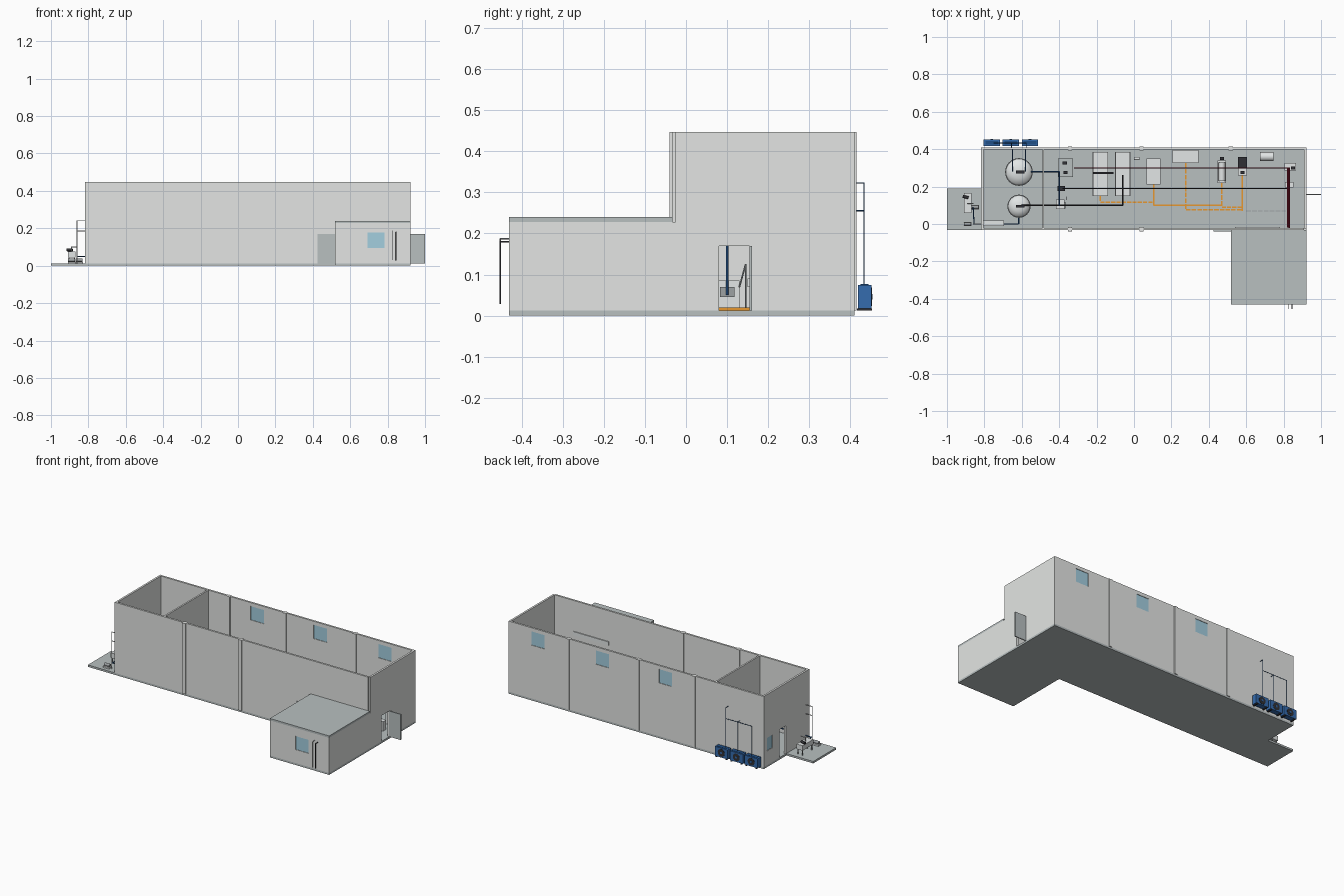
import bpy, bmesh, math
from mathutils import Vector

if "Cube" in bpy.data.objects:
    bpy.data.objects.remove(bpy.data.objects["Cube"])


def mat(name, r, g, b):
    m = bpy.data.materials.new(name)
    m.diffuse_color = (r, g, b, 1)
    m.use_nodes = True
    m.node_tree.nodes["Principled BSDF"].inputs["Base Color"].default_value = m.diffuse_color
    return m


WALL = mat("pale concrete", .77, .785, .77)
SLAB = mat("slab grey", .48, .525, .53)
GLASS = mat("window blue", .37, .62, .74)
LIGHT = mat("equipment white", .76, .79, .79)
STEEL = mat("steel grey", .34, .36, .37)
DARK = mat("charcoal", .03, .03, .035)
BLUE = mat("unit blue", .035, .15, .43)
NAVY = mat("pipe navy", .015, .08, .24)
RED = mat("pipe red", .25, .01, .03)
ORANGE = mat("pipe orange", .85, .33, .03)


def finish(name, bm, m, smooth=False):
    bmesh.ops.recalc_face_normals(bm, faces=bm.faces)
    me = bpy.data.meshes.new(name)
    bm.to_mesh(me)
    bm.free()
    ob = bpy.data.objects.new(name, me)
    bpy.context.collection.objects.link(ob)
    me.materials.append(m)
    if smooth:
        bpy.context.view_layer.objects.active = ob
        ob.select_set(True)
        bpy.ops.object.shade_smooth_by_angle(angle=.6)
        ob.select_set(False)
    return ob


def boxes(name, m, *dims):
    bm = bmesh.new()
    for x0, x1, y0, y1, z0, z1 in dims:
        for v in bmesh.ops.create_cube(bm, size=1)["verts"]:
            v.co = ((x0 + x1) / 2 + v.co.x * (x1 - x0), (y0 + y1) / 2 + v.co.y * (y1 - y0),
                    (z0 + z1) / 2 + v.co.z * (z1 - z0))
    return finish(name, bm, m)


def prism(name, m, pts, offset):
    bm = bmesh.new()
    f = bm.faces.new([bm.verts.new(p) for p in pts])
    new = bmesh.ops.extrude_face_region(bm, geom=[f])["geom"]
    bmesh.ops.translate(bm, vec=offset, verts=[v for v in new if isinstance(v, bmesh.types.BMVert)])
    return finish(name, bm, m)


def cut(ob, *dims):
    c = boxes(ob.name + "_cutter", DARK, *dims)
    c.hide_render = True
    c.hide_viewport = True
    mod = ob.modifiers.new("openings", "BOOLEAN")
    mod.operation = "DIFFERENCE"
    mod.solver = "EXACT"
    mod.object = c


def pipe(name, m, pts, r=.003, sides=14):
    """Round pipe run along straight segments."""
    bm = bmesh.new()
    for a, b in zip(pts, pts[1:]):
        a, b = Vector(a), Vector(b)
        d = b - a
        mt = d.to_track_quat("Z", "Y").to_matrix().to_4x4()
        mt.translation = (a + b) / 2
        bmesh.ops.create_cone(bm, cap_ends=True, segments=sides, radius1=r, radius2=r,
                              depth=d.length + (r if len(pts) > 2 else 0), matrix=mt)
    return finish(name, bm, m, True)


def duct(name, m, pts, w, z, dash=0):
    """Flat strip along axis-aligned floor points, optionally dashed."""
    out = []
    for (ax, ay), (bx, by) in zip(pts, pts[1:]):
        n = max(1, round((abs(bx - ax) + abs(by - ay)) / dash)) if dash else 1
        for i in range(n):
            t0, t1 = i / n, (i + (.8 if dash else 1)) / n
            xs = sorted((ax + (bx - ax) * t0, ax + (bx - ax) * t1))
            ys = sorted((ay + (by - ay) * t0, ay + (by - ay) * t1))
            gx, gy = (w, 0) if ax == bx else (0, w)
            out.append((xs[0] - gx, xs[1] + gx, ys[0] - gy, ys[1] + gy, z, z + .008))
    return boxes(name, m, *out)


def lathe(name, m, x, y, profile, n=32):
    bm = bmesh.new()
    vs = [bm.verts.new((x + r, y, z)) for r, z in profile]
    es = [bm.edges.new(e) for e in zip(vs, vs[1:])]
    bmesh.ops.spin(bm, geom=vs + es, cent=(x, y, 0), axis=(0, 0, 1), angle=2 * math.pi, steps=n)
    bmesh.ops.remove_doubles(bm, verts=bm.verts, dist=1e-5)
    finish(name, bm, m, True)


# Building outline
L, R, F, B, AF, AL = -.817, .922, -.033, .41, -.43, .518
T, H, AH, FL = .012, .447, .24, .012
FI = -.025

# Floor slab and outside pad
prism("floor_slab", SLAB, [(L, F, 0), (AL, F, 0), (AL, AF, 0), (R, AF, 0), (R, B, 0), (L, B, 0)], (0, 0, FL))
boxes("outside_pad", SLAB, (-1, L, F, .19, 0, FL))

# Walls with openings
back = boxes("back_wall", WALL, (L, R, B - T, B, FL, H))
WIN = [(-.193, -.103), (.237, .327), (.677, .767)]
cut(back, *[(a, b, B - .05, B + .05, .34, .425) for a, b in WIN])
boxes("back_window_glass", GLASS, *[(a, b, B - .009, B - .003, .34, .425) for a, b in WIN])

boxes("front_wall", WALL, (L, R - T, F, F + T, FL, H))
boxes("front_sliding_door", SLAB, (.425, AL, F - .006, F, FL, .17))

left = boxes("left_wall", WALL, (L, L + T, F + T, B - T, FL, H))
cut(left, (L - .05, L + .05, .325, .38, .1, .18), (L - .05, L + .05, .195, .255, FL, .185))
boxes("left_window_glass", GLASS, (L + .003, L + .009, .325, .38, .1, .18))

right = prism("right_wall", WALL, [(R, AF, FL), (R, B - T, FL), (R, B - T, H), (R, FI, H), (R, FI, AH - T),
                                   (R, AF, AH - T)], (-T, 0, 0))
cut(right, (R - .05, R + .05, .08, .155, FL, .17))
boxes("right_open_door", SLAB, (R, 1, .155, .161, FL, .17))

boxes("partition_wall", WALL, (-.49, -.48, F + T, B - T, FL, H))

# Annex
af = boxes("annex_front_wall", WALL, (AL, R - T, AF, AF + T, FL, AH - T))
cut(af, (.693, .783, AF - .05, AF + .05, .095, .178))
boxes("annex_window_glass", GLASS, (.693, .783, AF + .003, AF + .009, .095, .178))
boxes("annex_left_wall", WALL, (AL, AL + T, AF + T, F, FL, AH - T))
boxes("annex_roof", SLAB, (AL, R, AF, F, AH - T, AH))
for x, z, r, m in ((.825, .187, .0015, STEEL), (.845, .18, .0022, DARK)):
    pipe("annex_vent_pipe", m, [(x, AF, z), (x, -.452, z), (x, -.452, .03)], r)

# Pilasters along both long walls
for x in (-.342, .04):
    boxes("front_pilaster", WALL, (x - .011, x + .011, F - .007, F + T + .006, FL, H))
for x in (-.342, .04, .517):
    boxes("back_pilaster", WALL, (x - .011, x + .011, B - T - .006, B + .005, FL, H))

# Outdoor cooling units with fan plates, and their pipes
for x in (-.76, -.659, -.556):
    boxes("cooling_unit", BLUE, (x - .044, x + .044, .418, .451, .017, .075))
    boxes("cooling_unit_feet", DARK, (x - .038, x - .03, .416, .453, FL, .018),
          (x + .03, x + .038, .416, .453, FL, .018))
    boxes("cooling_unit_top_grille", NAVY, (x - .034, x + .034, .424, .444, .075, .0765))
    pipe("cooling_unit_fan", DARK, [(x, .45, .046), (x, .4525, .046)], .023, 24)
    pipe("cooling_unit_hub", BLUE, [(x, .452, .046), (x, .454, .046)], .007, 16)
pipe("cooling_tall_pipe", NAVY, [(-.575, .433, .075), (-.575, .433, .323), (-.575, B, .323)], .0015)
pipe("cooling_header_pipe", NAVY, [(-.75, .433, .075), (-.75, .433, .255), (-.575, .433, .255)], .0015)
pipe("cooling_mid_pipe", NAVY, [(-.655, .433, .075), (-.655, .433, .255), (-.655, B, .255)], .0015)

# Pad equipment: vessel, pumps and pipework
boxes("pad_vessel", LIGHT, (-.91, -.868, .06, .165, .045, .075))
boxes("pad_vessel_legs", STEEL, *[(x, x + .005, y, y + .005, FL, .046)
                                  for x in (-.907, -.876) for y in (.065, .155)])
for x, y in ((-.89, 0), (-.85, .09)):
    pipe("pad_pump_motor", STEEL, [(x - .018, y, .03), (x + .018, y, .03)], .009)
    boxes("pad_pump_base", LIGHT, (x - .02, x + .02, y - .012, y + .012, FL, .021))
pipe("pad_vessel_mixer", DARK, [(-.915, .148, .085), (-.885, .14, .085)], .008)
pipe("pad_vessel_inlet", LIGHT, [(-.89, .11, .075), (-.89, .11, .1), (-.86, .11, .1)], .003)
pipe("pad_upright_pipe", LIGHT, [(-.86, 0, FL), (-.86, 0, .24), (L, 0, .24)], .0022)
pipe("pad_cross_pipe", LIGHT, [(-.86, 0, .185), (L, 0, .185)], .0022)
pipe("pad_feed_pipe", NAVY, [(-.86, .09, .05), (-.855, 0, .05), (-.62, 0, .05)], .003)

# Round tanks with domed lids
for y, r, h in ((.278, .07, .17), (.095, .058, .15)):
    x = -.615
    lathe("tank", LIGHT, x, y, [(0, FL + .02), (r, FL + .02), (r, h), (r * .85, h + .012), (r * .5, h + .022),
                                (0, h + .026)])
    lathe("tank_rim", STEEL, x, y, [(r, h - .006), (r + .004, h - .006), (r + .004, h), (r, h), (r, h - .006)])
    boxes("tank_mixer", DARK, (x - .015, x + .03, y - .007, y + .007, h + .02, h + .038))
    boxes("tank_legs", STEEL, *[(x + i * r * .6 - .005, x + i * r * .6 + .005, y + j * r * .6 - .005,
                                 y + j * r * .6 + .005, FL, FL + .025) for i in (-1, 1) for j in (-1, 1)])

# Boxy machines on the hall floor: x, y, width, depth, bottom, top
for x, y, w, d, z, h, m in ((-.367, .3, .08, .1, FL, .1, SLAB), (-.395, .105, .045, .05, FL, .085, LIGHT),
                            (-.37, .1, .006, .035, .045, .07, STEEL), (-.75, .005, .11, .03, FL, .07, LIGHT),
                            (.105, .28, .075, .14, FL, .1, LIGHT), (.275, .36, .14, .07, FL, .1, LIGHT),
                            (.47, .28, .045, .12, FL, .08, LIGHT), (.58, .28, .05, .04, FL, .08, LIGHT),
                            (.58, .33, .048, .055, FL, .1, DARK), (.835, .305, .06, .04, FL, .1, LIGHT),
                            (.83, .21, .045, .03, FL, .07, LIGHT), (-.39, .19, .04, .025, FL, .07, DARK)):
    boxes("machine", m, (x - w / 2, x + w / 2, y - d / 2, y + d / 2, z, h))
for x, y in ((-.367, .275), (-.37, .325), (.47, .35), (.58, .275), (.85, .3)):
    boxes("machine_motor", DARK, (x - .011, x + .011, y - .008, y + .008, .06, .115))
pipe("small_motor", LIGHT, [(.0, .35, .05), (.03, .35, .05)], .008)
pipe("mixer_barrel", LIGHT, [(.47, .23, .09), (.47, .33, .09)], .018, 20)
pipe("horizontal_tank", LIGHT, [(.675, .36, .06), (.745, .36, .06)], .024, 20)
boxes("wall_cable_tray", LIGHT, (.54, .78, F + T, F + T + .006, .235, .258))

# Long process tables with centre rails
for x in (-.18, -.06):
    boxes("process_table", LIGHT, (x - .042, x + .042, .15, .385, .07, .08))
    boxes("process_table_rails", LIGHT, (x - .042, x - .037, .15, .385, .08, .09),
          (x + .037, x + .042, .15, .385, .08, .09), (x - .003, x + .003, .15, .385, .08, .086))
    boxes("process_table_legs", STEEL, *[(x + i * .035 - .004, x + i * .035 + .004, y, y + .008, FL, .07)
                                         for i in (-1, 1) for y in (.16, .37)])
boxes("table_drive", DARK, (-.22, -.11, .268, .278, .09, .1))

# Overhead process pipework
Z = .2
pipe("red_main_pipe", RED, [(-.32, .3, Z), (.83, .3, Z), (.83, -.02, Z)], .003)
pipe("red_branch_pipe", RED, [(.822, .3, Z), (.822, -.02, Z)], .004)
pipe("black_main_pipe", DARK, [(-.38, .19, .18), (.83, .19, .18), (.83, .19, .07)], .003)
pipe("black_tank_pipe", DARK, [(-.6, .1, .18), (-.06, .1, .18), (-.06, .26, .18)], .003)
pipe("navy_tank_pipe", NAVY, [(-.55, .28, .18), (-.4, .28, .18), (-.4, .1, .18)], .004)
pipe("navy_drop_pipe", NAVY, [(-.365, .1, .18), (-.365, .1, .05)], .003)
pipe("side_drop_pipe", STEEL, [(-.36, .145, .02), (-.36, .145, .125), (-.36, .13, .07)], .002)
pipe("navy_feed_pipe", NAVY, [(-.615, 0, .05), (-.615, .1, .05)], .004)
for x in (-.65, -.58):
    pipe("coolant_pipe", BLUE, [(x, .4, .22), (x, .28, .22)], .002)

# Orange floor lines
duct("orange_line_a", ORANGE, [(-.18, .15), (-.18, .115), (.105, .115)], .004, FL, .03)
duct("orange_line_b", ORANGE, [(.105, .21), (.105, .1), (.47, .1)], .004, FL)
duct("orange_line_c", ORANGE, [(.278, .325), (.278, .075), (.58, .075)], .004, FL, .03)
duct("orange_line_d", ORANGE, [(.47, .22), (.47, .09), (.58, .09)], .004, FL, .03)
duct("orange_line_e", ORANGE, [(.58, .26), (.58, .07)], .004, FL)
duct("grey_return_line", STEEL, [(.6, .07), (.82, .07)], .002, FL, .03)
